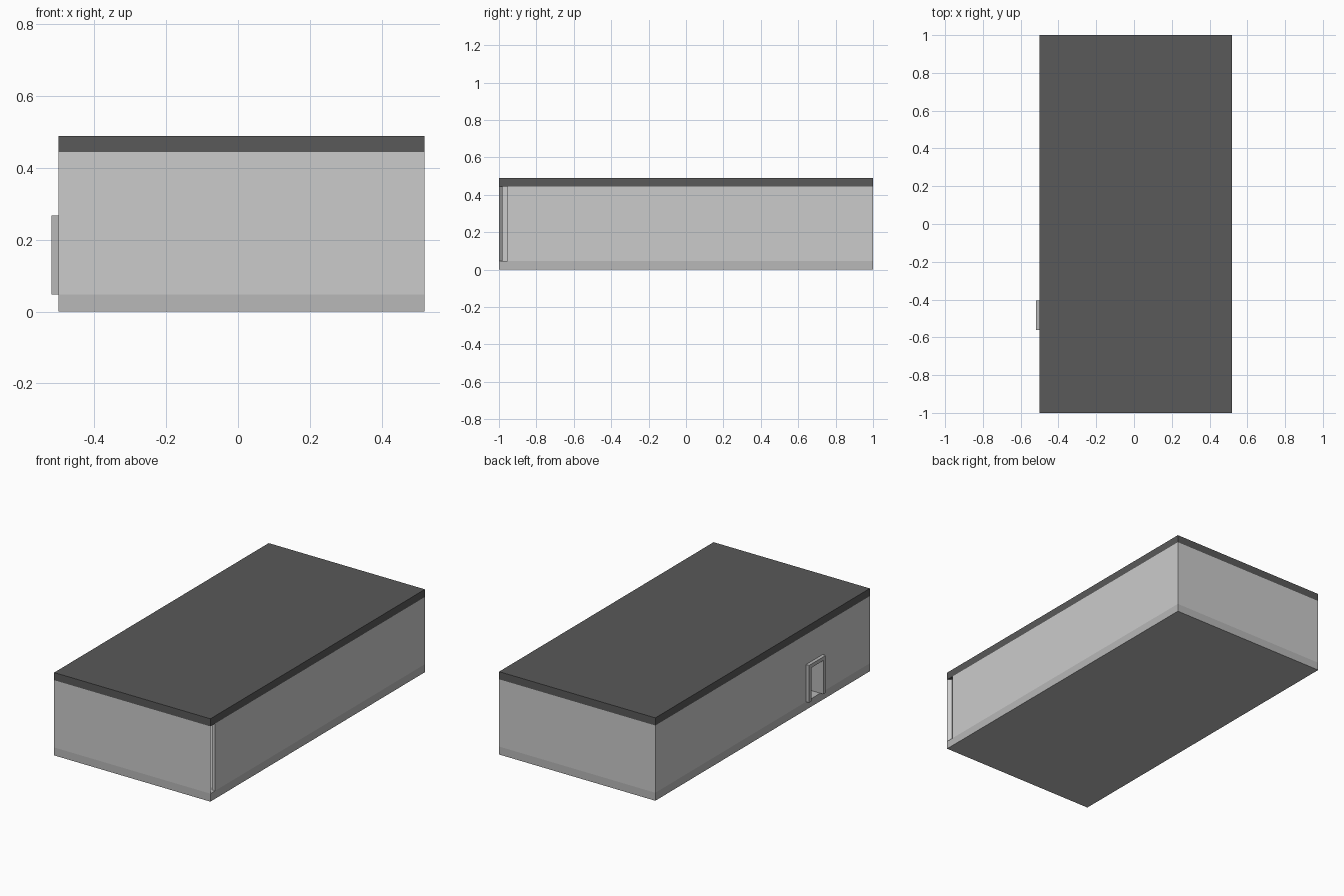
import bpy, bmesh

if "Cube" in bpy.data.objects:
    bpy.data.objects.remove(bpy.data.objects["Cube"])

def material(name, v):
    m = bpy.data.materials.new(name)
    m.diffuse_color = (v, v, v, 1)
    m.use_nodes = True
    m.node_tree.nodes["Principled BSDF"].inputs["Base Color"].default_value = m.diffuse_color
    return m

mid_grey = material("mid_grey", 0.48)
dark_grey = material("dark_grey", 0.10)

def prism(name, outline, z0, z1, mat=None):
    """Extrude a flat xy outline from z0 to z1."""
    bm = bmesh.new()
    face = bm.faces.new([bm.verts.new((x, y, z0)) for x, y in outline])
    top = bmesh.ops.extrude_face_region(bm, geom=[face])["geom"]
    bmesh.ops.translate(bm, vec=(0, 0, z1 - z0),
                        verts=[g for g in top if isinstance(g, bmesh.types.BMVert)])
    bmesh.ops.recalc_face_normals(bm, faces=bm.faces)
    me = bpy.data.meshes.new(name)
    bm.to_mesh(me)
    bm.free()
    ob = bpy.data.objects.new(name, me)
    bpy.context.collection.objects.link(ob)
    if mat:
        me.materials.append(mat)
    return ob

def box(name, x0, x1, y0, y1, z0, z1, mat=None):
    return prism(name, [(x0, y0), (x1, y0), (x1, y1), (x0, y1)], z0, z1, mat)

X0, X1, Y = -0.50, 0.52, 1.0      # building footprint
T = 0.02                          # wall thickness
FLOOR, CEIL, TOP = 0.047, 0.444, 0.489
DY0, DY1, DZ = -0.56, -0.405, 0.267  # doorway

# floor slab and flat roof
box("floor_slab", X0, X1, -Y, Y, 0, FLOOR, mid_grey)
box("roof", X0, X1, -Y, Y, CEIL, TOP, dark_grey)

# one wall loop, left open at the front right corner with a mitred end
GAP = -0.955
outer = [(X1, GAP), (X1, Y), (X0, Y), (X0, -Y), (X1, -Y)]
inner = [(X1 - T, -Y + T), (X0 + T, -Y + T), (X0 + T, Y - T), (X1 - T, Y - T), (X1 - T, GAP)]
walls = prism("walls", outer + inner, FLOOR, CEIL)

# doorway cut through the left wall
cutter = box("door_cutter", X0 - 0.05, X0 + 0.05, DY0 + 0.01, DY1 - 0.01, FLOOR - 0.01, DZ - 0.01)
cutter.hide_render = True
cutter.hide_set(True)
cut = walls.modifiers.new("doorway", "BOOLEAN")
cut.operation = "DIFFERENCE"
cut.solver = "EXACT"
cut.object = cutter

# door frame: two jambs and a head
W = 0.022
FX0, FX1 = X0 - 0.02, X0 + T + 0.002
for name, y in (("door_jamb_front", DY0), ("door_jamb_back", DY1 - W)):
    box(name, FX0, FX1, y, y + W, FLOOR, DZ - W, mid_grey)
box("door_head", FX0, FX1, DY0, DY1, DZ - W, DZ, mid_grey)

# door leaf standing open into the room
box("door_leaf", FX1, FX1 + 0.11, DY0 + W - 0.008, DY0 + W, FLOOR, DZ - W, mid_grey)
